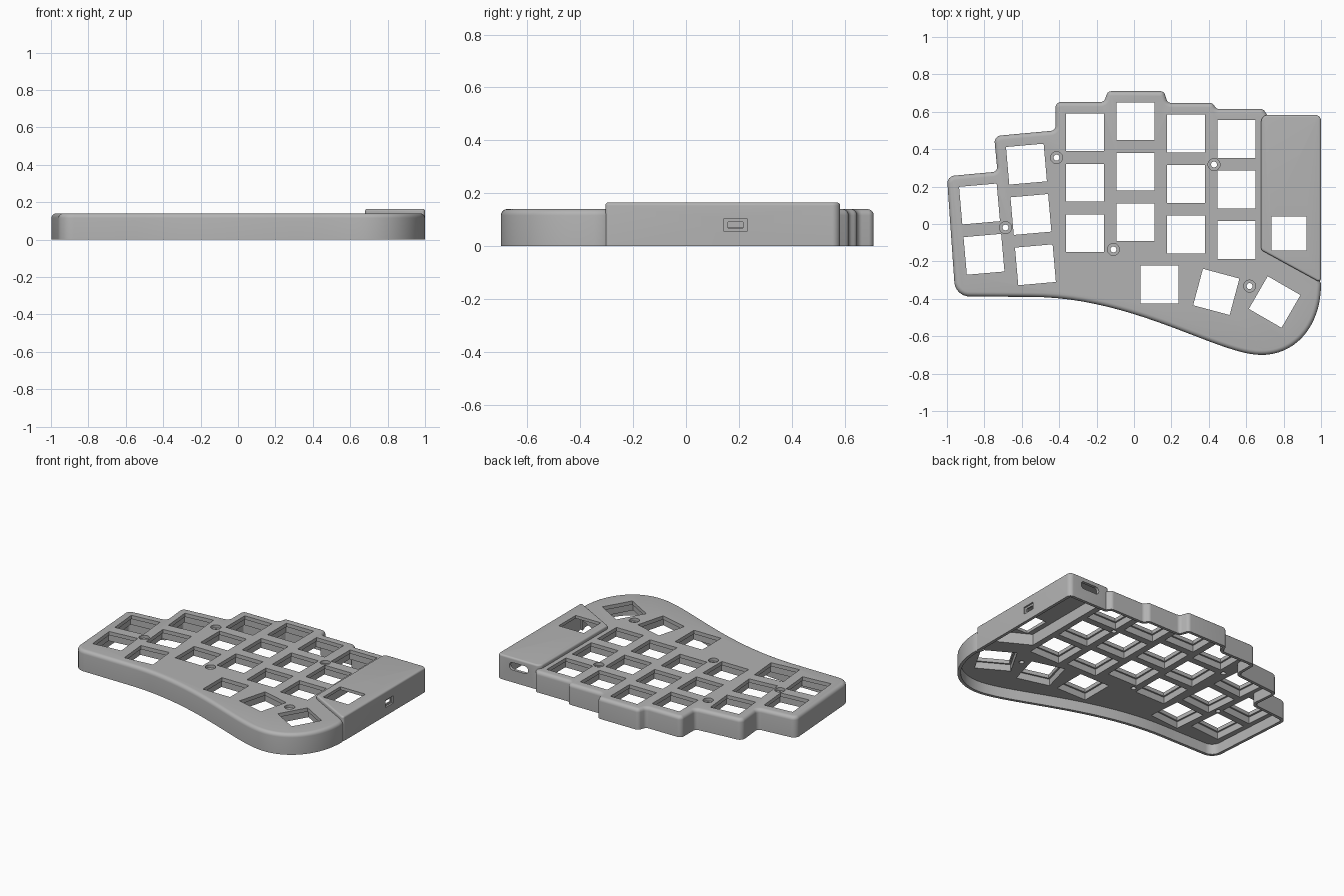
import bpy, bmesh, math
from mathutils import Vector, Matrix
from mathutils.geometry import interpolate_bezier

cube = bpy.data.objects.get("Cube")
if cube:
    bpy.data.objects.remove(cube, do_unlink=True)

HEIGHT, COVER_TOP, WALL, PLATE_UNDER = 0.14, 0.165, 0.02, 0.07


def rounded(points, steps=6):
    """Replace each (x, y, radius) corner of a loop by an arc."""
    out = []
    for i, (x, y, r) in enumerate(points):
        p = Vector((x, y, 0))
        if r == 0:
            out.append(p)
            continue
        a = (Vector((*points[i - 1][:2], 0)) - p).normalized()
        b = (Vector((*points[(i + 1) % len(points)][:2], 0)) - p).normalized()
        half = a.angle(b) / 2
        centre = p + (a + b).normalized() * r / math.sin(half)
        u = p + a * r / math.tan(half) - centre
        v = p + b * r / math.tan(half) - centre
        out += [centre + u.lerp(v, k / steps).normalized() * r for k in range(steps + 1)]
    return out


def inset(loop, d):
    """Move a clockwise loop inwards by d."""
    out = []
    for i, p in enumerate(loop):
        a = (p - loop[i - 1]).normalized()
        b = (loop[(i + 1) % len(loop)] - p).normalized()
        n = Vector((a.y + b.y, -a.x - b.x, 0)).normalized()
        out.append(p + n * d / max(0.4, n.dot(Vector((a.y, -a.x, 0)))))
    return out


def loft(bm, loop, rings, matrix=Matrix()):
    """Closed solid from (inset, height) rings of one clockwise outline."""
    rows = [[bm.verts.new(matrix @ (p + Vector((0, 0, z)))) for p in inset(loop, d)]
            for d, z in rings]
    n = len(loop)
    bm.faces.new(rows[0])
    bm.faces.new(rows[-1][::-1])
    for lo, hi in zip(rows, rows[1:]):
        for i in range(n):
            j = (i + 1) % n
            bm.faces.new((lo[i], hi[i], hi[j], lo[j]))


def dome(top, r, steps=5):
    """Rings of a wall with a rounded upper edge."""
    arc = [k / steps * math.pi / 2 for k in range(steps + 1)]
    return [(0, 0)] + [(r * (1 - math.cos(t)), top - r + r * math.sin(t)) for t in arc]


def make(name, bm):
    bm.normal_update()
    mesh = bpy.data.meshes.new(name)
    bm.to_mesh(mesh)
    bm.free()
    ob = bpy.data.objects.new(name, mesh)
    bpy.context.scene.collection.objects.link(ob)
    return ob


def solid(name, loop, rings):
    bm = bmesh.new()
    loft(bm, loop, rings)
    return make(name, bm)


def combine(target, tool, operation):
    """Apply a boolean, using the first solver that gives a changed, filled mesh."""
    before = len(target.data.vertices)
    for solver in ("MANIFOLD", "EXACT", "FLOAT"):
        mod = target.modifiers.new(tool.name, "BOOLEAN")
        mod.operation, mod.solver, mod.object = operation, solver, tool
        bpy.context.view_layer.update()
        graph = bpy.context.evaluated_depsgraph_get()
        result = bpy.data.meshes.new_from_object(target.evaluated_get(graph))
        target.modifiers.remove(mod)
        if len(result.polygons) and len(result.vertices) != before:
            target.data = result
            break
    bpy.data.objects.remove(tool, do_unlink=True)


def rect(w, h, r=0):
    x, y = w / 2, h / 2
    return rounded([(-x, -y, r), (-x, y, r), (x, y, r), (x, -y, r)])


def disc(r, n=24):
    return [Vector((r * math.cos(t), -r * math.sin(t), 0))
            for t in (k * math.tau / n for k in range(n))]


def bezier(*pts):
    return interpolate_bezier(*[Vector((*p, 0)) for p in pts], 24)


# Case outline: stepped columns at the back, flowing curve at the front
R = 0.026
corners = [(-0.955, -0.39, 0.08), (-1.0, 0.255, 0.04), (-0.73, 0.28, R), (-0.748, 0.47, 0.035),
           (-0.42, 0.5, R), (-0.42, 0.652, 0.03), (-0.16, 0.652, R), (-0.14, 0.71, R),
           (0.16, 0.71, R), (0.18, 0.647, R), (0.42, 0.647, R), (0.44, 0.615, R),
           (0.69, 0.615, R), (0.72, 0.572, R), (0.985, 0.572, R), (0.985, -0.28, 0),
           (1, -0.32, 0)]
palm = bezier((1, -0.32), (1, -0.54), (0.87, -0.7), (0.68, -0.7))
palm += bezier((0.68, -0.7), (0.45, -0.7), (0, -0.39), (-0.55, -0.39))[1:]
case_loop = rounded(corners) + palm[1:]

# Raised controller cover, with a sharp-cornered outline for its cavity
cover_corners = [(0.68, -0.14, 0.02), (0.68, 0.583, 0.035), (1, 0.583, 0.03), (1, -0.315, 0.014)]
cover_loop = rounded(cover_corners)
cover_inner = rounded([(x, y, 0) for x, y, _ in cover_corners])

case = solid("keyboard_case", case_loop, dome(HEIGHT, 0.024))
cover = solid("controller_cover", cover_loop, dome(COVER_TOP, 0.012))
cavity = solid("case_cavity", case_loop, [(WALL, -0.1), (WALL, PLATE_UNDER)])
cover_cavity = solid("cover_cavity", cover_inner, [(WALL, -0.12), (WALL, COVER_TOP - 0.02)])

# Key positions: straight columns, tilted outer columns, fanned thumb keys
PITCH = 0.27
keys = [(x, top - PITCH * k, 0) for x, top in
        ((-0.262, 0.49), (0.008, 0.549), (0.278, 0.484), (0.548, 0.455)) for k in range(3)]
for x, y, count in ((-0.575, 0.32, 3), (-0.826, 0.107, 2)):
    keys += [(x + 0.024 * k, y - 0.269 * k, 5) for k in range(count)]
keys += [(0.136, -0.323, 0), (0.44, -0.363, -15), (0.752, -0.417, -30)]
screws = [(-0.414, 0.355), (0.428, 0.318), (-0.687, -0.019), (-0.11, -0.136), (0.618, -0.332)]

holes, recesses = bmesh.new(), bmesh.new()
for x, y, angle in keys:
    m = Matrix.Translation((x, y, 0)) @ Matrix.Rotation(math.radians(angle), 4, "Z")
    loft(holes, rect(0.202, 0.202), [(0, -0.15), (0, 0.3)], m)
    loft(recesses, rect(0.224, 0.224), [(0, -0.13), (0, HEIGHT - 0.025)], m)
for x, y in screws:
    m = Matrix.Translation((x, y, 0))
    loft(holes, disc(0.016), [(0, -0.15), (0, 0.3)], m)
    loft(recesses, disc(0.032), [(0, HEIGHT - 0.02), (0, 0.3)], m)

# Cover window, side port with its recess, and back cable slot
loft(holes, rect(0.187, 0.182), [(0, 0.05), (0, 0.3)], Matrix.Translation((0.828, -0.05, 0)))
side = Matrix.Translation((1, 0.187, 0.08)) @ Matrix.Rotation(math.pi / 2, 4, "Y")
loft(holes, rect(0.024, 0.056), [(0, -0.06), (0, 0.05)], side)
loft(recesses, rect(0.048, 0.086), [(0, -0.011), (0, 0.05)], side)
back = Matrix.Translation((0.84, 0.583, 0.108)) @ Matrix.Rotation(math.pi / 2, 4, "X")
loft(holes, rect(0.14, 0.05, 0.024), [(0, -0.05), (0, 0.06)], back)

# Join the solids and carve the shell
combine(case, cover, "UNION")
for tool in (cavity, cover_cavity, make("recess_cutter", recesses), make("hole_cutter", holes)):
    combine(case, tool, "DIFFERENCE")

# Single plain grey finish
grey = bpy.data.materials.new("plain_grey")
grey.use_nodes = True
grey.diffuse_color = (0.45, 0.45, 0.45, 1)
grey.node_tree.nodes["Principled BSDF"].inputs["Base Color"].default_value = grey.diffuse_color
case.data.materials.clear()
case.data.materials.append(grey)

for ob in bpy.context.selected_objects:
    ob.select_set(False)
case.select_set(True)
bpy.context.view_layer.objects.active = case
bpy.ops.object.shade_smooth_by_angle(angle=math.radians(32))
